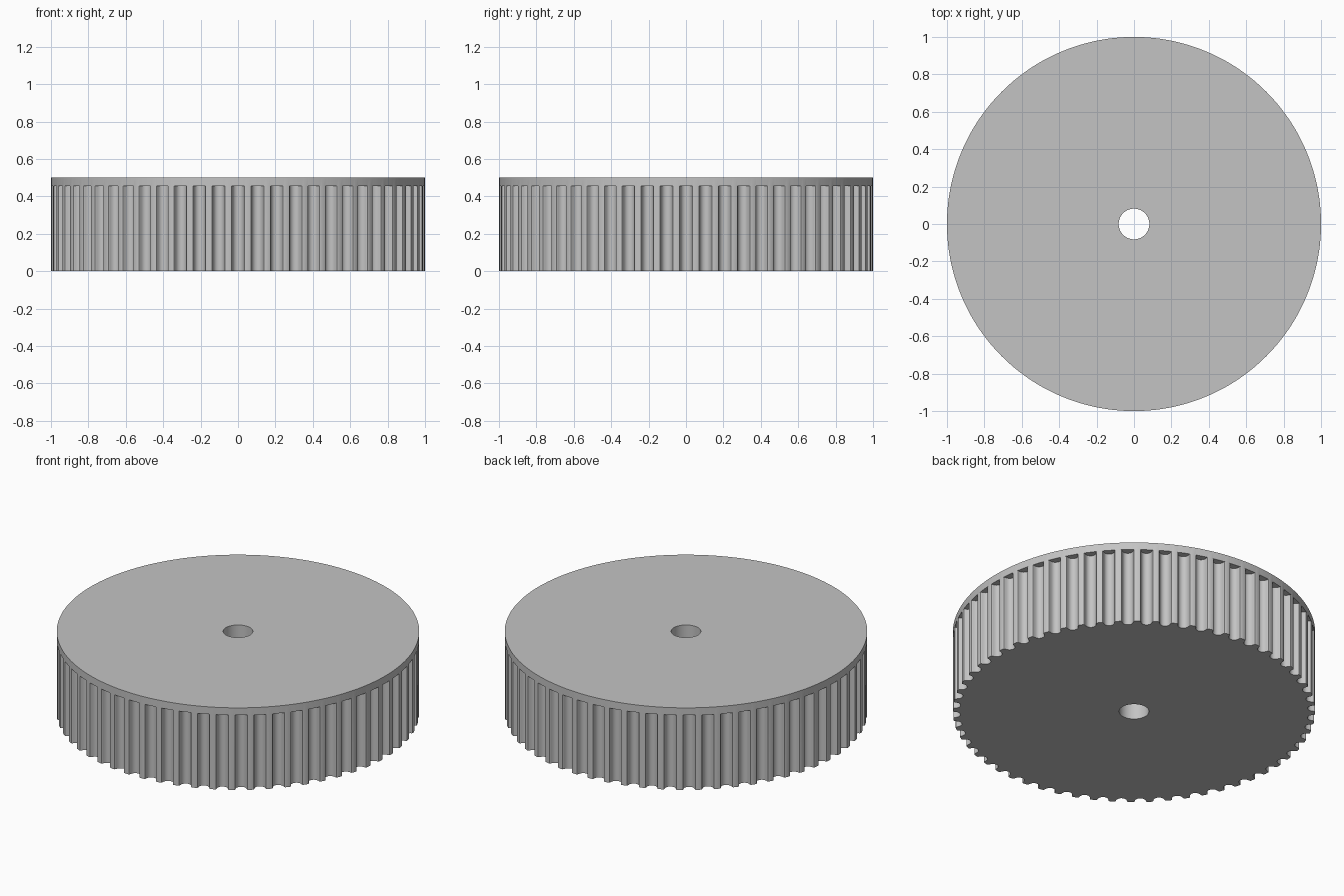
import bpy, bmesh
from math import atan2, cos, hypot, radians, sin, sqrt, tau

cube = bpy.data.objects.get("Cube")
if cube:
    bpy.data.objects.remove(cube, do_unlink=True)

TEETH = 60
BORE = 0.082
RIM_Z, TOP_Z = 0.455, 0.5
# half of one rounded groove: (sideways, depth), from shoulder to floor
GROOVE = [(0.0396, 0), (0.0344, 0.002), (0.0317, 0.007), (0.0307, 0.0126),
          (0.029, 0.0182), (0.0268, 0.0235), (0.024, 0.0286),
          (0.019, 0.0338), (0.0132, 0.0375), (0.0067, 0.0398), (0, 0.0405)]

# toothed outline as (angle, radius), one groove and one land per tooth
seat = sqrt(1 - GROOVE[0][0] ** 2)
profile = [(-x, d) for x, d in GROOVE] + [(x, d) for x, d in GROOVE[-2::-1]]
outline = []
for i in range(TEETH):
    base = tau * i / TEETH
    outline += [(base + atan2(x, seat - d), hypot(x, seat - d)) for x, d in profile]
    outline.append((base + tau / TEETH / 2, 1))

bm = bmesh.new()


def loop(z, radius=None):
    """Ring of vertices, round if a radius is given, otherwise toothed."""
    return [bm.verts.new(((radius or r) * cos(a), (radius or r) * sin(a), z))
            for a, r in outline]


# bore, toothed drum, flush rim and top joined into one closed shell
loops = [loop(0, BORE), loop(0), loop(RIM_Z), loop(RIM_Z, 1),
         loop(TOP_Z, 1), loop(TOP_Z, BORE)]
count = len(outline)
for k, lower in enumerate(loops):
    upper = loops[(k + 1) % len(loops)]
    for i in range(count):
        j = (i + 1) % count
        bm.faces.new((lower[i], lower[j], upper[j], upper[i]))
bmesh.ops.remove_doubles(bm, verts=bm.verts, dist=0.00005)
bmesh.ops.recalc_face_normals(bm, faces=bm.faces)

mesh = bpy.data.meshes.new("toothed_pulley")
bm.to_mesh(mesh)
bm.free()
pulley = bpy.data.objects.new("toothed_pulley", mesh)
bpy.context.collection.objects.link(pulley)

# plain grey
grey = bpy.data.materials.new("grey")
grey.use_nodes = True
colour = (0.55, 0.55, 0.55, 1)
grey.diffuse_color = colour
grey.node_tree.nodes["Principled BSDF"].inputs["Base Color"].default_value = colour
mesh.materials.append(grey)

bpy.ops.object.select_all(action="DESELECT")
pulley.select_set(True)
bpy.context.view_layer.objects.active = pulley
bpy.ops.object.shade_smooth_by_angle(angle=radians(30))
